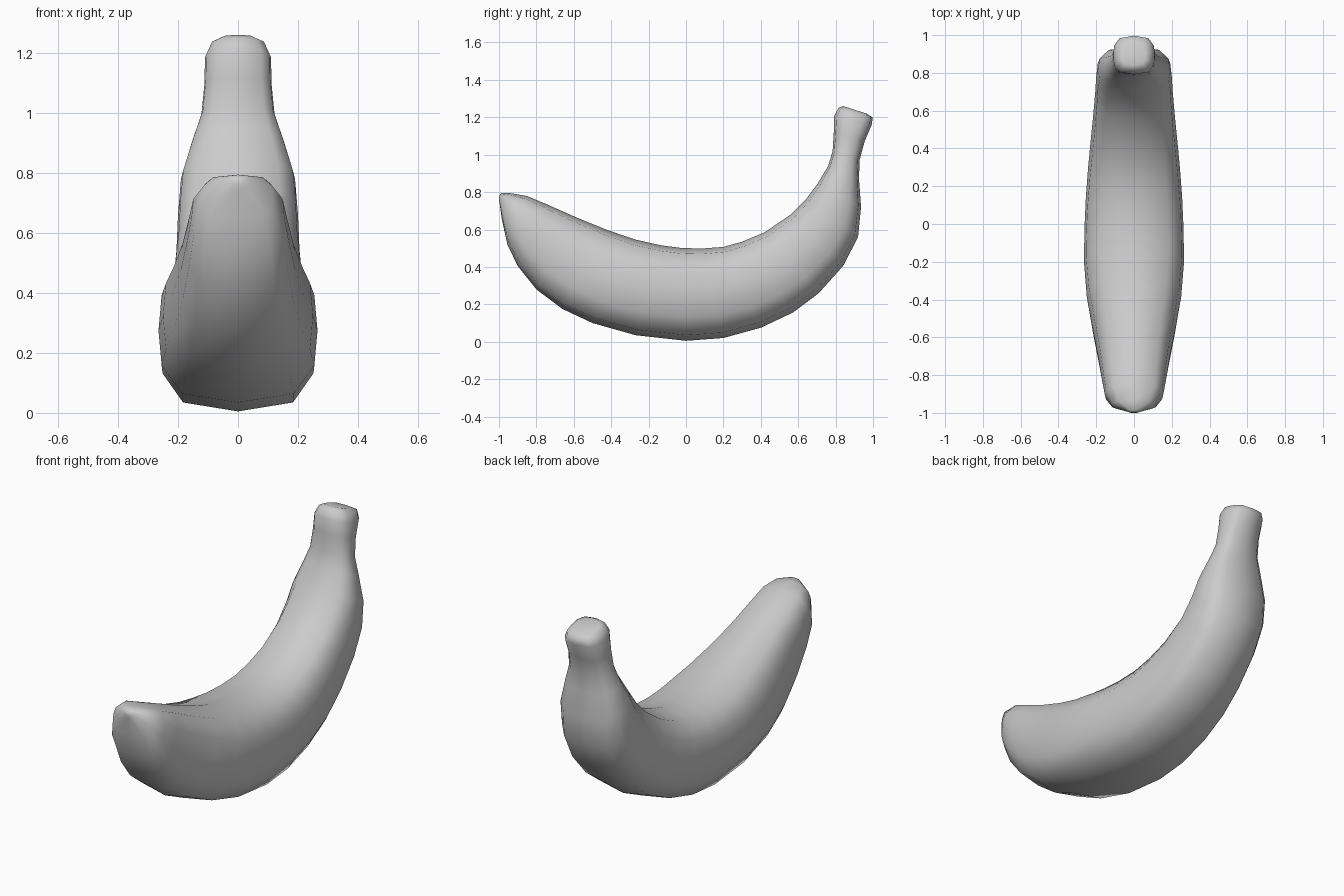
import bpy, bmesh
from mathutils import Vector

# Stations along the fruit: inner (y, z), outer (y, z), half width
STATIONS = [
    (-.998, .782, -1.0, .758, .018), (-.985, .794, -.997, .742, .036),
    (-.935, .794, -.984, .65, .118), (-.85, .779, -.955, .52, .155),
    (-.74, .733, -.90, .405, .17), (-.58, .662, -.80, .28, .192),
    (-.42, .597, -.66, .175, .222), (-.27, .546, -.50, .10, .25),
    (-.13, .515, -.27, .035, .265), (-.03, .502, 0, .005, .262),
    (.08, .498, .20, .02, .255), (.20, .507, .40, .075, .243),
    (.30, .535, .57, .155, .23), (.42, .585, .71, .26, .217),
    (.56, .68, .84, .405, .205), (.64, .76, .92, .56, .2),
    (.70, .84, .936, .72, .19), (.76, .94, .925, .87, .153),
    (.784, 1.02, .928, .97, .122), (.79, 1.12, .955, 1.07, .112),
    (.792, 1.205, .995, 1.165, .11), (.815, 1.25, .997, 1.2, .09),
    (.84, 1.26, .965, 1.22, .06),
]
# Half cross-section: (sideways, inner-to-outer), a rounded square
HALF = [(0, 1), (.7, .88), (.96, .49), (1, 0), (.96, -.49), (.7, -.88), (0, -1)]
SECTION = HALF + [(-x, t) for x, t in HALF[-2:0:-1]]

# Loft the rings into one skin
bm = bmesh.new()
rings = []
for iy, iz, oy, oz, w in STATIONS:
    inner, outer = Vector((0, iy, iz)), Vector((0, oy, oz))
    mid, half = (inner + outer) / 2, (inner - outer) / 2
    rings.append([bm.verts.new(mid + half * t + Vector((x * w, 0, 0)))
                  for x, t in SECTION])
n = len(SECTION)
for a, b in zip(rings, rings[1:]):
    for i in range(n):
        j = (i + 1) % n
        bm.faces.new((a[i], a[j], b[j], b[i]))

# Close the blossom tip and the cut stem
bm.faces.new(rings[0])
bm.faces.new(rings[-1])
bmesh.ops.recalc_face_normals(bm, faces=bm.faces)
for f in bm.faces:
    f.smooth = True

mesh = bpy.data.meshes.new("banana")
bm.to_mesh(mesh)
bm.free()
bpy.context.collection.objects.link(bpy.data.objects.new("banana", mesh))
